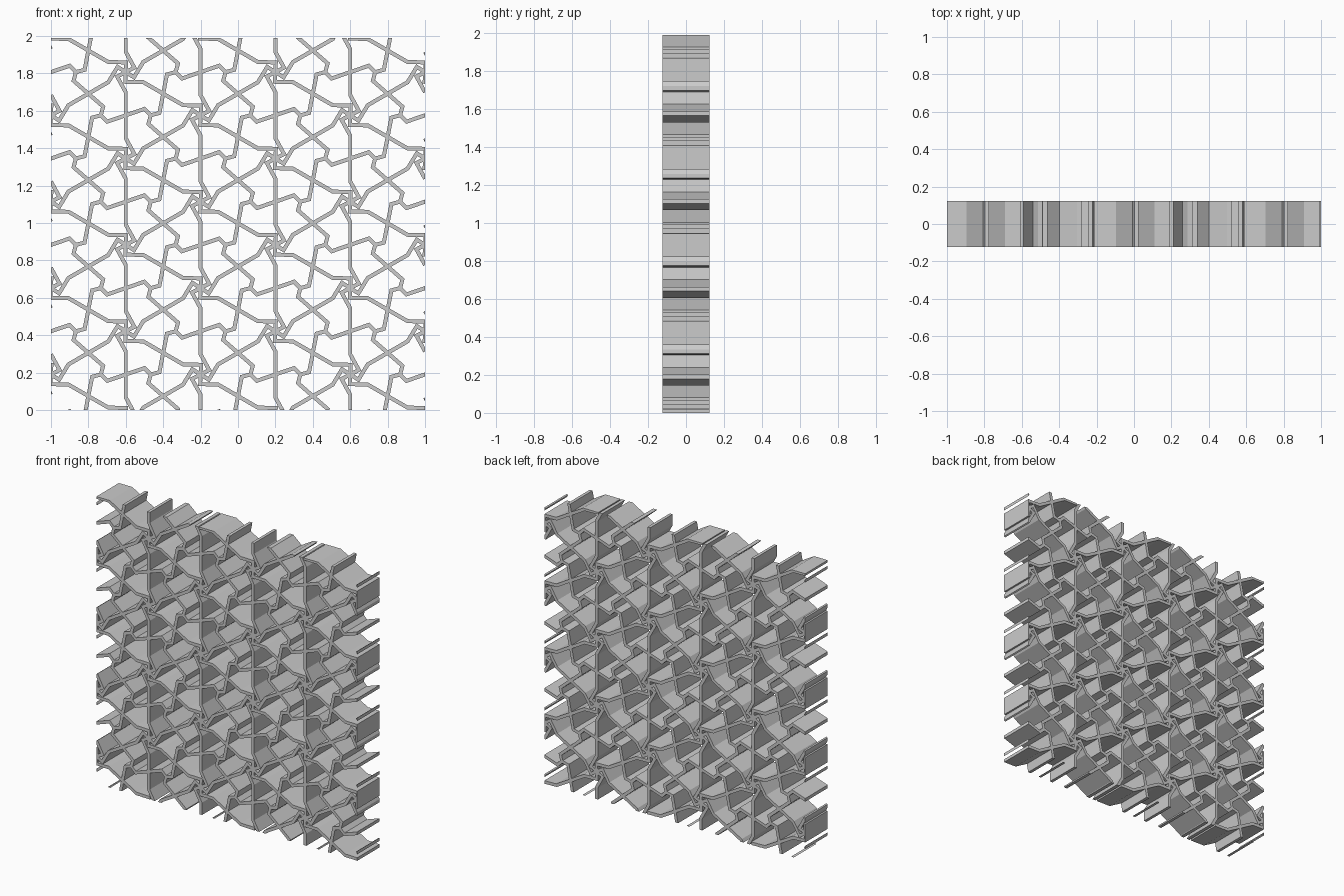
import bpy, bmesh, math
from mathutils import Vector, Matrix

if "Cube" in bpy.data.objects:
    bpy.data.objects.remove(bpy.data.objects["Cube"])

A = 0.4619            # lattice spacing of the pinwheel nodes
DX = A * math.sqrt(3) / 2
WIDTH, DEPTH = 0.021, 0.246
TOP = 1.99

# Bar profiles around one upright lattice edge, origin at its midpoint
H = A / 2
LONG_BAR = [(0, -H), (0.046, 0.024 - H), (0, 0.108 - H),
            (0, H - 0.108), (-0.046, H - 0.024), (0, H)]
R = A / (2 * math.sqrt(3))
CROSS_BAR = [(R, 0), (R - 0.034, 0.034), (0.034 - R, -0.034), (-R, 0)]


def ribbon(bm, pts):
    """Flat mitred strip in the XZ plane along a polyline."""
    dirs = [(b - a).normalized() for a, b in zip(pts, pts[1:])]
    rows = []
    for i, p in enumerate(pts):
        d0, d1 = dirs[max(i - 1, 0)], dirs[min(i, len(dirs) - 1)]
        n0, n1 = Vector((-d0.y, d0.x)), Vector((-d1.y, d1.x))
        n = (n0 + n1).normalized()
        off = n * (WIDTH / 2) / max(n.dot(n0), 0.5)
        rows.append([bm.verts.new((q.x, 0, q.y)) for q in (p + off, p - off)])
    for (a, b), (c, d) in zip(rows, rows[1:]):
        bm.faces.new((a, b, d, c))


def lattice(name, profile):
    bm = bmesh.new()
    for col in range(-4, 5):
        for row in range(-2, 7):
            node = Vector((-0.2 + col * DX, 0.19 + row * A + (col % 2) * H))
            for k in range(3):
                rot = Matrix.Rotation(math.radians(-60 * k), 2)
                mid = node + rot @ Vector((0, H))
                pts = [mid + rot @ Vector(p) for p in profile]
                if all(abs(p.x) > 1.02 for p in pts):
                    continue
                # On the side borders only the hooked ends remain
                if len(pts) == 6 and k == 0 and abs(mid.x) > 0.98:
                    ribbon(bm, pts[:3])
                    ribbon(bm, pts[3:])
                else:
                    ribbon(bm, pts)
    # Trim to the square panel
    for co, no in (((1, 0, 0), (1, 0, 0)), ((-1, 0, 0), (-1, 0, 0)),
                   ((0, 0, 0), (0, 0, -1)), ((0, 0, TOP), (0, 0, 1))):
        bmesh.ops.bisect_plane(bm, geom=bm.verts[:] + bm.edges[:] + bm.faces[:],
                               plane_co=co, plane_no=no, clear_outer=True)
    me = bpy.data.meshes.new(name)
    bm.to_mesh(me)
    bm.free()
    ob = bpy.data.objects.new(name, me)
    bpy.context.collection.objects.link(ob)
    # Give the bars their depth
    mod = ob.modifiers.new("depth", 'SOLIDIFY')
    mod.thickness = DEPTH
    mod.offset = 0


lattice("long_hooked_bars", LONG_BAR)
lattice("crossing_bars", CROSS_BAR)
